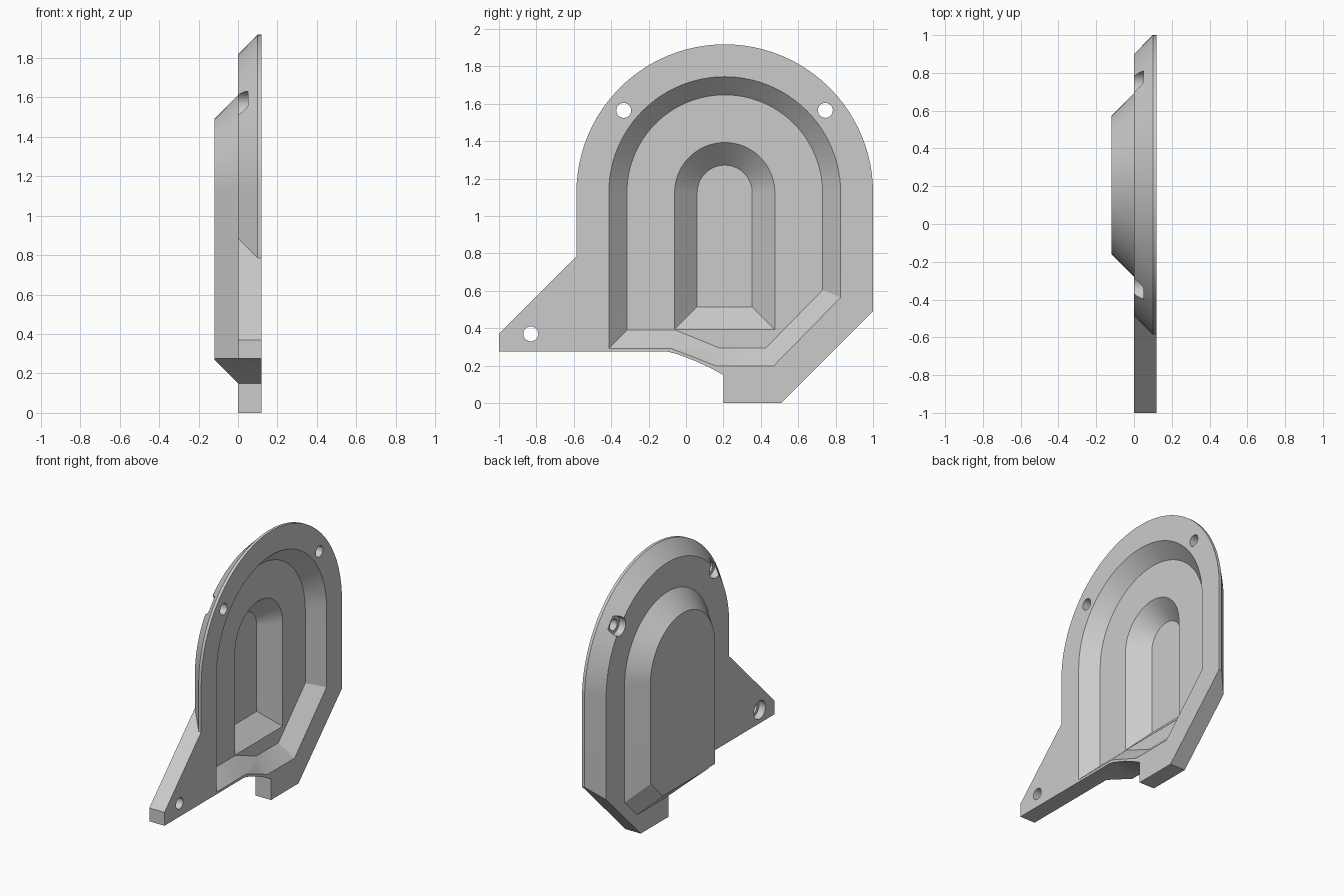
import bpy, bmesh, math

CY, CZ = 0.207, 1.125      # centre of every rounded top (y, z)
SEG = 48

cube = bpy.data.objects.get("Cube")
if cube:
    bpy.data.objects.remove(cube)

grey = bpy.data.materials.new("plain_grey")
grey.use_nodes = True
colour = (0.6, 0.6, 0.6, 1)
grey.diffuse_color = colour
grey.node_tree.nodes["Principled BSDF"].inputs["Base Color"].default_value = colour


def arch(radius, lower):
    """Half circle from right to left, closed by lower points."""
    arc = [(CY + radius * math.cos(math.pi * i / SEG),
            CZ + radius * math.sin(math.pi * i / SEG)) for i in range(SEG + 1)]
    return arc + lower


def loft(name, sections):
    """Solid through (x, outline) sections with equal point counts."""
    bm = bmesh.new()
    rings = [[bm.verts.new((x, y, z)) for y, z in outline] for x, outline in sections]
    n = len(rings[0])
    for a, b in zip(rings, rings[1:]):
        for i in range(n):
            j = (i + 1) % n
            bm.faces.new((a[i], a[j], b[j], b[i]))
    bm.faces.new(rings[0][::-1])
    bm.faces.new(rings[-1])
    bmesh.ops.recalc_face_normals(bm, faces=bm.faces)
    mesh = bpy.data.meshes.new(name)
    bm.to_mesh(mesh)
    bm.free()
    mesh.materials.append(grey)
    obj = bpy.data.objects.new(name, mesh)
    bpy.context.collection.objects.link(obj)
    return obj


def combine(target, other, operation):
    """Apply a boolean and discard the second solid."""
    mod = target.modifiers.new("cut", "BOOLEAN")
    mod.operation, mod.object, mod.solver = operation, other, "EXACT"
    bpy.context.view_layer.objects.active = target
    bpy.ops.object.modifier_apply(modifier=mod.name)
    bpy.data.objects.remove(other)


def plate_outline(inset):
    """Flange outline; inset shrinks only the arch and its sides."""
    r = 0.793 - inset
    return arch(r, [(CY - r, 0.785 + inset), (-1, 0.37), (-1, 0.275), (-0.1, 0.275),
                    (-0.05, 0.263), (0.05, 0.225), (0.13, 0.188), (0.2, 0.15),
                    (0.2, 0), (0.51, 0), (CY + r, 0.49 - inset)])


def bump_outline(r, bottom):
    return arch(r, [(CY - r, bottom), (CY + r - 0.14, bottom), (CY + r, bottom + 0.14)])


def slot_outline(r, bottom):
    return arch(r, [(CY - r, bottom), (CY + r, bottom)])


# Flange with bevelled rim
cover = loft("cover_plate", [(0, plate_outline(0.1)), (0.1, plate_outline(0)),
                             (0.12, plate_outline(0))])

# Raised housing on the back, trimmed to the plate outline
housing = loft("raised_housing", [(-0.12, bump_outline(0.365, 0.27)),
                                  (0, bump_outline(0.485, 0.15)),
                                  (0.01, bump_outline(0.485, 0.15))])
trim = loft("outline_trim", [(-0.2, plate_outline(0)), (0.2, plate_outline(0))])
combine(housing, trim, "INTERSECT")
combine(cover, housing, "UNION")

# Wide recess with stepped bottom edge
wide_rim = arch(0.62, [(CY - 0.62, 0.292), (-0.08, 0.292), (0.165, 0.197),
                       (0.467, 0.197), (CY + 0.62, 0.565)])
wide_floor = arch(0.523, [(CY - 0.523, 0.39), (-0.055, 0.39), (0.178, 0.295),
                          (0.427, 0.295), (CY + 0.523, 0.605)])
combine(cover, loft("wide_recess", [(0.02, wide_floor), (0.12, wide_rim),
                                    (0.14, wide_rim)]), "DIFFERENCE")

# Deep central recess
combine(cover, loft("deep_recess", [(-0.1, slot_outline(0.147, 0.515)),
                                    (0.02, slot_outline(0.268, 0.394)),
                                    (0.03, slot_outline(0.268, 0.394))]), "DIFFERENCE")

# Screw holes, counterbored from the back
for y, z in ((-0.333, 1.565), (0.745, 1.565), (-0.83, 0.37)):
    for radius, x0, x1 in ((0.04, -0.05, 0.2), (0.065, -0.05, 0.05)):
        ring = [(y + radius * math.cos(math.tau * i / 32),
                 z + radius * math.sin(math.tau * i / 32)) for i in range(32)]
        combine(cover, loft("screw_hole", [(x0, ring), (x1, ring)]), "DIFFERENCE")

bpy.ops.object.select_all(action="DESELECT")
cover.select_set(True)
bpy.context.view_layer.objects.active = cover
bpy.ops.object.shade_smooth_by_angle(angle=math.radians(20))
